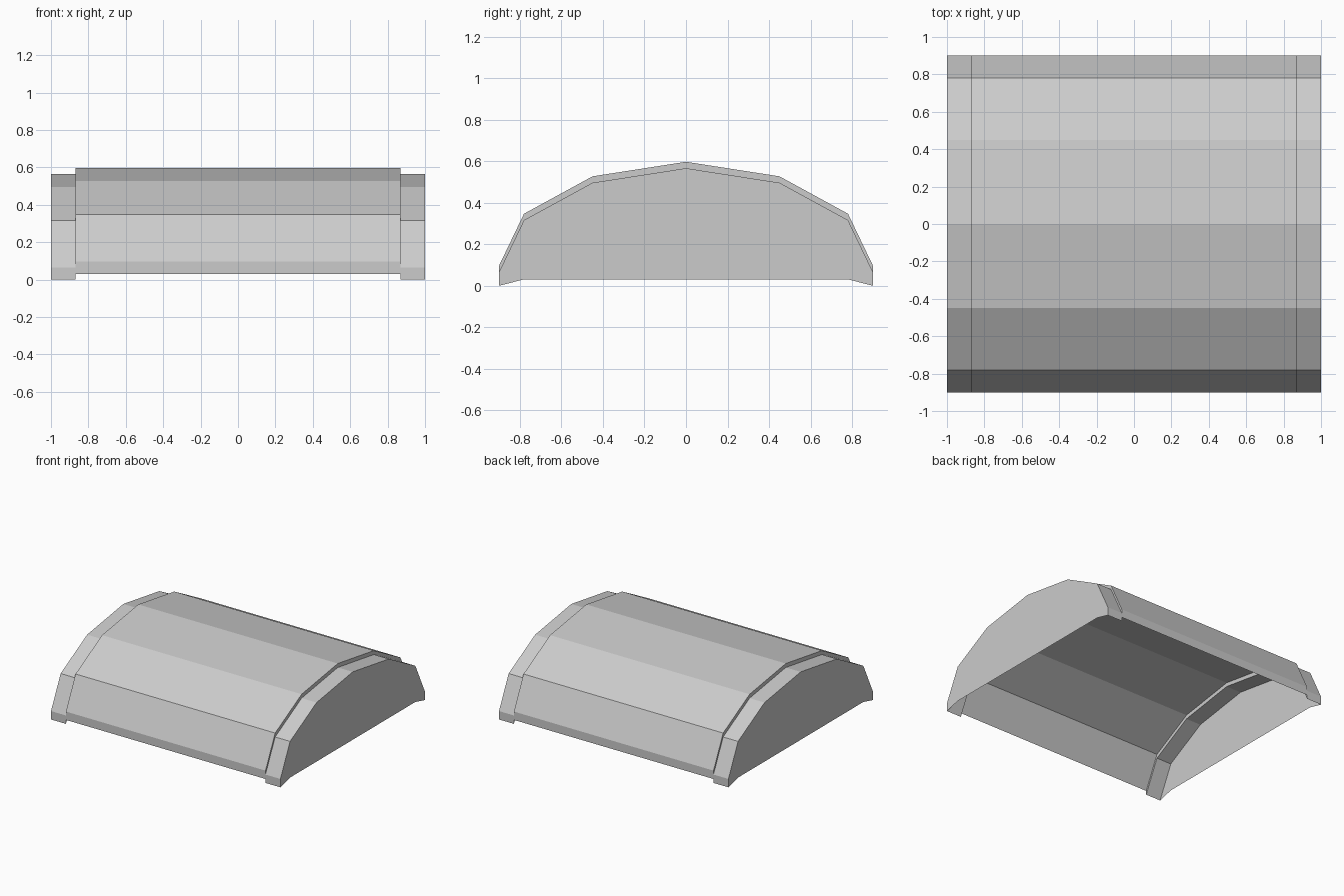
import bpy, bmesh

if "Cube" in bpy.data.objects:
    bpy.data.objects.remove(bpy.data.objects["Cube"])

DROP = 0.031    # how far the end bands sit below the middle panel
THICK = 0.066   # vertical thickness of the vault
BAND_X = 0.87   # where each end band begins
END_X = 1.0

# Half of the vaulted cross-section (y, z), from the eave to the ridge
half = [(-0.90, 0.097), (-0.78, 0.347), (-0.45, 0.527), (0.0, 0.597)]
outer = half + [(-y, z) for y, z in reversed(half[:-1])]
inner = [(y, z - THICK) for y, z in reversed(outer)]
section = outer + inner
n, m = len(section), len(outer)


def make_object(name, bm):
    bmesh.ops.recalc_face_normals(bm, faces=bm.faces)
    mesh = bpy.data.meshes.new(name)
    bm.to_mesh(mesh)
    bm.free()
    obj = bpy.data.objects.new(name, mesh)
    bpy.context.collection.objects.link(obj)
    return obj


def ring(bm, x, dz):
    return [bm.verts.new((x, y, z + dz)) for y, z in section]


# Hollow vault: closed sections lofted along x, stepping down at the end bands
bm = bmesh.new()
stations = [(-END_X, -DROP), (-BAND_X, -DROP), (-BAND_X, 0),
            (BAND_X, 0), (BAND_X, -DROP), (END_X, -DROP)]
rings = [ring(bm, x, dz) for x, dz in stations]
for k, (a, b) in enumerate(zip(rings, rings[1:])):
    is_step = stations[k][0] == stations[k + 1][0]
    for i in range(n):
        # the vertical eaves are flush, so the step has no face there
        if is_step and i in (m - 1, n - 1):
            continue
        j = (i + 1) % n
        bm.faces.new((a[i], a[j], b[j], b[i]))

# End walls with a raised lower edge between the corner feet
for loop in (rings[0], rings[-1]):
    x = loop[0].co.x
    lower = [bm.verts.new((x, y, 0.031)) for y in (0.78, -0.78)]
    bm.faces.new(loop[:m] + [loop[m]] + lower + [loop[-1]])

make_object("vaulted_lid", bm)
